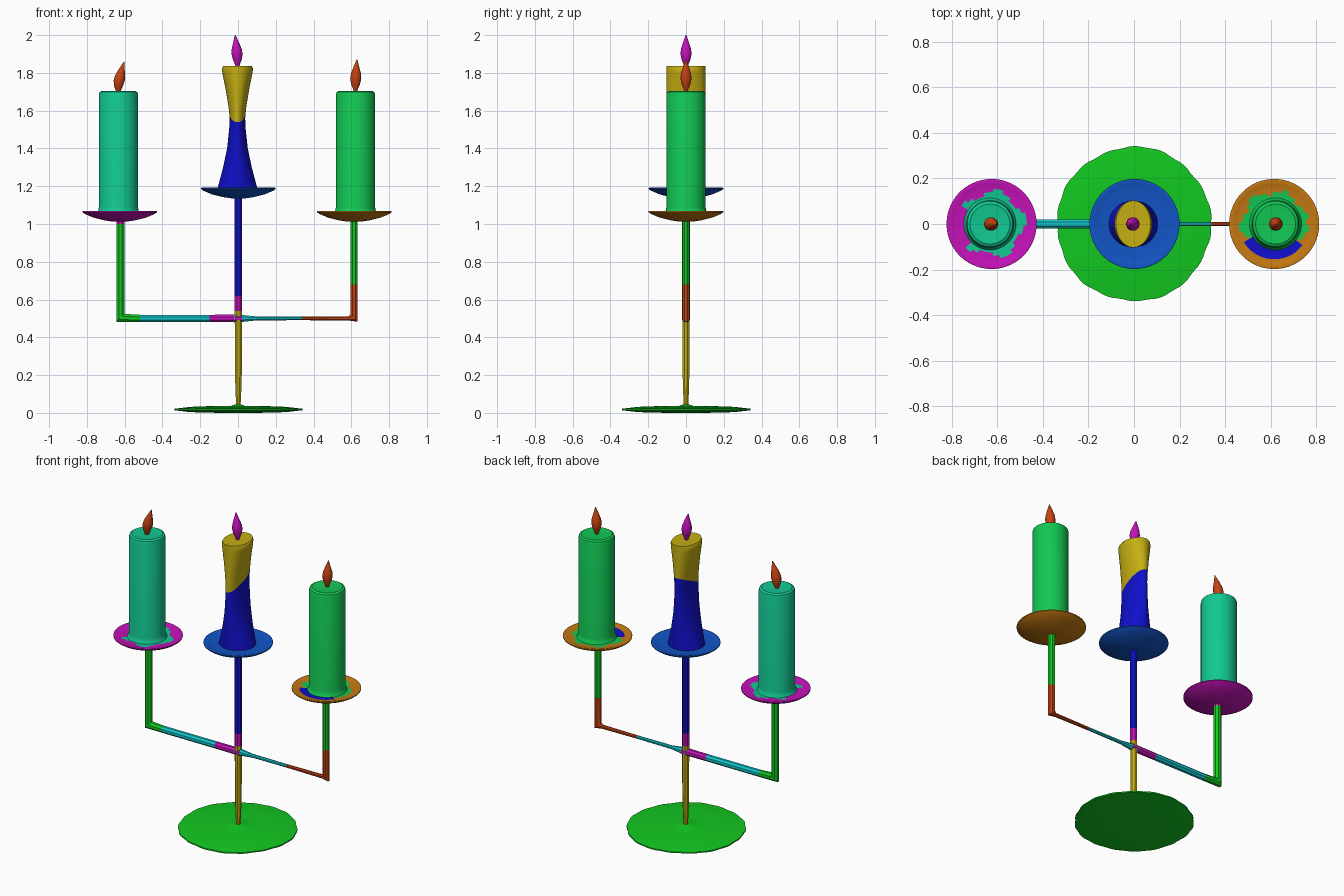
import bpy, bmesh, math
from mathutils import Vector

cube = bpy.data.objects.get("Cube")
if cube:
    bpy.data.objects.remove(cube, do_unlink=True)

COLOURS = {
    "magenta": (0.56, 0.006, 0.48), "orange": (0.56, 0.19, 0.006),
    "teal": (0.006, 0.58, 0.29), "wax_green": (0.006, 0.58, 0.09),
    "leaf_green": (0.006, 0.58, 0.015), "deep_blue": (0.005, 0.005, 0.6),
    "tray_blue": (0.006, 0.09, 0.56), "yellow": (0.56, 0.43, 0.006),
    "cyan": (0.006, 0.56, 0.6), "ember": (0.56, 0.055, 0.006),
}
NAMES = list(COLOURS)
MATS = {}
for key, rgb in COLOURS.items():
    m = bpy.data.materials.new(key)
    m.use_nodes = True
    m.diffuse_color = (*rgb, 1)
    m.node_tree.nodes["Principled BSDF"].inputs["Base Color"].default_value = (*rgb, 1)
    MATS[key] = m


def loft(name, rings, paint, sides=32, wobble=None, cut=None):
    """Skin rings (centre, u axis, v axis); paint is a colour, a list per
    segment, or a rule taking a face centre and normal."""
    bm = bmesh.new()
    loops = []
    for c, u, v in rings:
        loop = []
        for i in range(sides):
            a = math.tau * (i + 0.5) / sides
            k = wobble(a) if wobble else 1
            loop.append(bm.verts.new(Vector(c) + k * (math.cos(a) * Vector(u) + math.sin(a) * Vector(v))))
        loops.append(loop)
    segment = {}
    for s, (a, b) in enumerate(zip(loops, loops[1:])):
        for i in range(sides):
            j = (i + 1) % sides
            segment[bm.faces.new((a[i], a[j], b[j], b[i]))] = s
    segment[bm.faces.new(loops[0])] = 0
    segment[bm.faces.new(loops[-1])] = len(loops) - 2
    bmesh.ops.recalc_face_normals(bm, faces=bm.faces[:])
    if cut:
        bmesh.ops.bisect_plane(bm, geom=bm.verts[:] + bm.edges[:] + bm.faces[:],
                               plane_co=cut[0], plane_no=cut[1])
    def colour(f):
        if callable(paint):
            return paint(f.calc_center_median(), f.normal)
        return paint if isinstance(paint, str) else paint[segment[f]]
    chosen = [(f, colour(f)) for f in bm.faces]
    used = [n for n in NAMES if any(c == n for _, c in chosen)]
    for f, c in chosen:
        f.material_index = used.index(c)
    mesh = bpy.data.meshes.new(name)
    bm.to_mesh(mesh)
    bm.free()
    for n in used:
        mesh.materials.append(MATS[n])
    mesh.shade_smooth()
    mesh.set_sharp_from_angle(angle=math.radians(35))
    ob = bpy.data.objects.new(name, mesh)
    bpy.context.collection.objects.link(ob)
    return ob


def turned(name, x, profile, paint, **kw):
    """Round part from (radius, z) pairs."""
    return loft(name, [((x, 0, z), (r, 0, 0), (0, r, 0)) for r, z in profile], paint, **kw)


# Scalloped foot
def scallop(a):
    return 1 + 0.018 * abs(math.sin(9 * a)) + 0.008 * math.sin(5 * a + 1)

turned("foot", 0, [(0.1, 0), (0.25, 0.004), (0.335, 0.014), (0.335, 0.022),
                   (0.25, 0.032), (0.12, 0.037), (0.04, 0.036), (0.015, 0.045)],
       "leaf_green", sides=90, wobble=scallop)

# Central stem
turned("stem", 0.002, [(0.012, 0.03), (0.016, 0.1), (0.02, 0.22), (0.021, 0.54),
                       (0.021, 0.62), (0.021, 1.15)],
       ["yellow", "yellow", "yellow", "magenta", "deep_blue"], sides=8)


# Bent side arms, each a horizontal bar turning up into a post
def arm(name, bar, corner, post, paint):
    x, z, r = corner
    s = math.copysign(1, x)
    rings = [((bx, 0, 0.5), (0, 0, br), (0, br, 0)) for bx, br in bar]
    rings.append(((x, 0, z), (-s * r, 0, r), (0, r, 0)))
    rings += [((x, 0, pz), (-s * pr, 0, 0), (0, pr, 0)) for pz, pr in post]
    return loft(name, rings, paint, sides=8)

arm("right_arm", [(0.02, 0.022), (-0.15, 0.021), (-0.52, 0.021)], (-0.622, 0.503, 0.023),
    [(1.0, 0.023), (1.03, 0.023)],
    ["magenta", "cyan", "leaf_green", "leaf_green", "magenta"])
arm("left_arm", [(-0.02, 0.022), (0.03, 0.019), (0.1, 0.011), (0.34, 0.01), (0.585, 0.012)],
    (0.614, 0.502, 0.021), [(0.68, 0.021), (1.03, 0.021)],
    ["cyan", "cyan", "cyan", "ember", "ember", "ember", "leaf_green"])

# Drip trays, with spilled wax coloured on their upper faces
TRAY = [(0.03, 0), (0.08, 0.007), (0.14, 0.022), (0.185, 0.041), (0.198, 0.05), (0.198, 0.056),
        (0.19, 0.058), (0.175, 0.053), (0.155, 0.05), (0.14, 0.049), (0.125, 0.048), (0.1, 0.047)]


def tray(name, x, z, paint):
    turned(name, x, [(r, z + h) for r, h in TRAY], paint, sides=64)


def right_spill(c, n):
    dx, dy = c.x + 0.626, c.y
    a, r = math.atan2(dy, dx), math.hypot(dx, dy)
    limit = 0.1 if math.cos(a - 0.1) < -0.83 else 0.139 + 0.014 * math.sin(5 * a + 1)
    return "teal" if n.z > 0.5 and r < limit else "magenta"


def left_spill(c, n):
    dx, dy = c.x - 0.616, c.y
    a, r = math.degrees(math.atan2(dy, dx)) % 360, math.hypot(dx, dy)
    if n.z < 0.5 or r > 0.15:
        return "orange"
    if 212 < a < 325:
        return "deep_blue"
    return "wax_green" if r < 0.141 + 0.01 * math.sin(a / 9) else "orange"

tray("right_tray", -0.626, 1.012, right_spill)
tray("left_tray", 0.616, 1.012, left_spill)
tray("centre_tray", 0.002, 1.135, "tray_blue")

# Straight side candles
for name, x, paint in (("right_candle", -0.633, "teal"), ("left_candle", 0.622, "wax_green")):
    turned(name, x, [(0.118, 1.055), (0.108, 1.068), (0.104, 1.09), (0.104, 1.685),
                     (0.1, 1.698), (0.088, 1.705), (0.07, 1.703), (0.012, 1.7)], paint, sides=40)

# Pinched centre candle, cut on a slant where the upper wax ends
CUT = Vector((0, 0, 1.585))
SLOPE = Vector((0, -0.45, 1)).normalized()
pinched = [(0.108, 1.18), (0.1, 1.21), (0.076, 1.3), (0.055, 1.4), (0.044, 1.5), (0.041, 1.56),
           (0.047, 1.62), (0.062, 1.71), (0.08, 1.8), (0.083, 1.823), (0.076, 1.836), (0.012, 1.834)]
loft("centre_candle",
     [((-0.003, 0, z), (r, 0, 0), (0, min(0.103, r * 2.6), 0)) for r, z in pinched],
     lambda c, n: "yellow" if (c - CUT).dot(SLOPE) > 0 else "deep_blue",
     sides=40, cut=(CUT, SLOPE))

# Flames, each leaning a little towards its tip
FLAME = [(0.01, 0), (0.014, 0.012), (0.024, 0.035), (0.03, 0.065), (0.027, 0.092),
         (0.017, 0.122), (0.008, 0.148), (0.002, 0.165)]
for name, x, z, lean, paint in (("right_flame", -0.634, 1.695, 0.032, "ember"),
                                ("left_flame", 0.622, 1.705, 0.008, "ember"),
                                ("centre_flame", -0.003, 1.835, -0.012, "magenta")):
    loft(name, [((x + lean * (h / 0.165) ** 2, 0, z + h), (r, 0, 0), (0, r, 0)) for r, h in FLAME],
         paint, sides=16)
